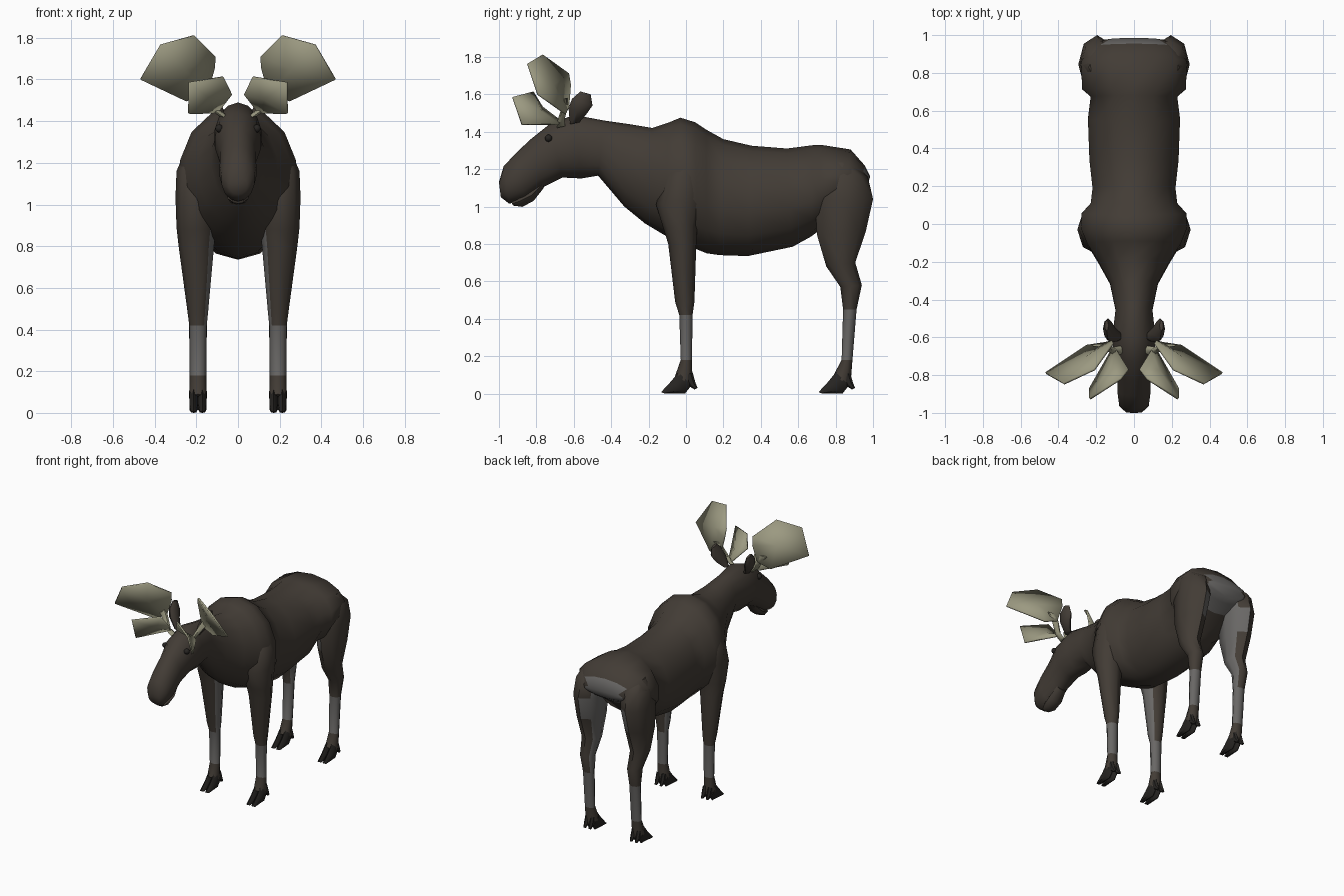
import bpy, bmesh, math
from mathutils import Vector


def material(name, rgb):
    m = bpy.data.materials.new(name)
    m.diffuse_color = (*rgb, 1)
    return m


FUR = material("fur", (0.055, 0.045, 0.036))
GREY = material("grey_fur", (0.14, 0.135, 0.13))
DARK = material("hoof", (0.02, 0.018, 0.016))
BONE = material("antler", (0.33, 0.32, 0.22))


def finish(bm, name, mats, mirror):
    bmesh.ops.recalc_face_normals(bm, faces=bm.faces)
    me = bpy.data.meshes.new(name)
    bm.to_mesh(me)
    bm.free()
    ob = bpy.data.objects.new(name, me)
    bpy.context.collection.objects.link(ob)
    for m in mats:
        me.materials.append(m)
    if mirror:
        ob.modifiers.new("mirror", 'MIRROR').use_mirror_merge = False
    return ob


def loft(name, rings, sides, mats, mirror=True, paint=None):
    """Each ring: (y1, z1, y2, z2, x centre, half width); points 1 and 2 are opposite ends."""
    bm = bmesh.new()
    loops = []
    for y1, z1, y2, z2, xc, hw in rings:
        a, b = Vector((xc, y1, z1)), Vector((xc, y2, z2))
        mid, half = (a + b) / 2, (a - b) / 2
        loop = []
        for k in range(sides):
            t = math.tau * k / sides
            loop.append(bm.verts.new(mid + half * math.cos(t) + Vector((hw * math.sin(t), 0, 0))))
        loops.append(loop)
    for p, q in zip(loops, loops[1:]):
        for k in range(sides):
            j = (k + 1) % sides
            bm.faces.new((p[k], p[j], q[j], q[k]))
    bm.faces.new(loops[0])
    bm.faces.new(loops[-1])
    ob = finish(bm, name, mats, mirror)
    if paint:
        for f in ob.data.polygons:
            f.material_index = paint(f.center, f.normal)
    return ob


def plate(name, outline, centre):
    """Slightly cupped antler palm: a fan of faces, thickened."""
    bm = bmesh.new()
    c = bm.verts.new(centre)
    vs = [bm.verts.new(p) for p in outline]
    for a, b in zip(vs, vs[1:] + vs[:1]):
        bm.faces.new((c, a, b))
    ob = finish(bm, name, [BONE], True)
    s = ob.modifiers.new("thickness", 'SOLIDIFY')
    s.thickness, s.offset = 0.012, 0


# Body, neck and head in one skin, nose to rump
loft("body", [
    (-1.0, 1.13, -0.99, 1.05, 0, 0.045),
    (-0.975, 1.215, -0.945, 1.015, 0, 0.08),
    (-0.91, 1.285, -0.86, 1.035, 0, 0.09),
    (-0.83, 1.36, -0.77, 1.10, 0, 0.088),
    (-0.73, 1.44, -0.66, 1.155, 0, 0.112),
    (-0.60, 1.49, -0.56, 1.15, 0, 0.115),
    (-0.44, 1.46, -0.47, 1.165, 0, 0.10),
    (-0.30, 1.44, -0.33, 1.00, 0, 0.13),
    (-0.18, 1.42, -0.22, 0.91, 0, 0.195),
    (-0.09, 1.45, -0.12, 0.85, 0, 0.255),
    (-0.03, 1.475, -0.03, 0.80, 0, 0.285),
    (0.05, 1.45, 0.06, 0.77, 0, 0.285),
    (0.11, 1.41, 0.11, 0.75, 0, 0.235),
    (0.20, 1.36, 0.18, 0.74, 0, 0.225),
    (0.35, 1.325, 0.33, 0.735, 0, 0.242),
    (0.54, 1.31, 0.57, 0.785, 0, 0.25),
    (0.68, 1.328, 0.67, 0.84, 0, 0.235),
    (0.72, 1.33, 0.71, 0.87, 0, 0.283),
    (0.88, 1.305, 0.84, 1.00, 0, 0.285),
    (0.955, 1.22, 0.92, 1.05, 0, 0.225),
    (0.985, 1.16, 0.96, 1.08, 0, 0.16)], 14, [FUR, GREY], False,
    lambda c, n: int(c.y > 0.965 or (c.y > 0.86 and n.z < -0.3)))

# Lower jaw
loft("lower_jaw", [
    (-0.935, 1.025, -0.925, 1.005, 0, 0.03),
    (-0.90, 1.06, -0.875, 0.998, 0, 0.05),
    (-0.84, 1.09, -0.815, 1.03, 0, 0.055),
    (-0.77, 1.14, -0.76, 1.10, 0, 0.04)], 8, [FUR], False)


# Legs: shoulder or haunch down to the pastern
def leg_paint(inner_top):
    def paint(c, n):
        if c.z < 0.17:
            return 0
        if c.z < 0.42:
            return 1
        return int(c.z < inner_top and n.x < -0.5)
    return paint


loft("front_leg", [
    (-0.05, 1.27, 0.04, 1.27, 0.19, 0.06),
    (-0.12, 1.16, 0.085, 1.16, 0.195, 0.10),
    (-0.16, 1.01, 0.10, 1.06, 0.20, 0.10),
    (-0.12, 0.88, 0.06, 0.90, 0.20, 0.095),
    (-0.095, 0.80, 0.055, 0.80, 0.20, 0.085),
    (-0.058, 0.49, 0.045, 0.49, 0.193, 0.050),
    (-0.036, 0.42, 0.035, 0.42, 0.192, 0.042),
    (-0.028, 0.18, 0.032, 0.18, 0.192, 0.040),
    (-0.06, 0.09, 0.035, 0.05, 0.192, 0.043)], 8, [FUR, GREY], True, leg_paint(0.85))

loft("hind_leg", [
    (0.77, 1.24, 0.89, 1.23, 0.17, 0.07),
    (0.72, 1.17, 0.972, 1.16, 0.185, 0.10),
    (0.69, 1.03, 1.00, 1.04, 0.195, 0.10),
    (0.70, 0.85, 0.962, 0.87, 0.20, 0.085),
    (0.75, 0.68, 0.905, 0.70, 0.20, 0.065),
    (0.825, 0.57, 0.94, 0.58, 0.195, 0.052),
    (0.84, 0.45, 0.912, 0.45, 0.192, 0.043),
    (0.832, 0.18, 0.89, 0.18, 0.192, 0.040),
    (0.785, 0.09, 0.88, 0.05, 0.192, 0.043)], 8, [FUR, GREY], True, leg_paint(1.15))

# Cloven hooves and dewclaws
for label, y in (("front", 0.0), ("hind", 0.842)):
    for i, x in enumerate((0.171, 0.213)):
        loft(f"{label}_hoof_{i}", [
            (y - 0.04, 0.115, y + 0.03, 0.045, x, 0.022),
            (y - 0.08, 0.065, y - 0.005, 0.0, x, 0.024),
            (y - 0.133, 0.008, y - 0.115, 0.0, x, 0.014)], 6, [DARK], True)
        loft(f"{label}_dewclaw_{i}", [
            (y - 0.01, 0.09, y + 0.035, 0.115, x, 0.016),
            (y + 0.015, 0.04, y + 0.05, 0.06, x, 0.016),
            (y + 0.045, 0.022, y + 0.062, 0.03, x, 0.008)], 6, [DARK], True)

# Ears
loft("ear", [
    (-0.62, 1.44, -0.57, 1.45, 0.085, 0.02),
    (-0.628, 1.525, -0.535, 1.49, 0.12, 0.03),
    (-0.61, 1.575, -0.50, 1.54, 0.138, 0.026),
    (-0.565, 1.615, -0.51, 1.60, 0.145, 0.01)], 8, [FUR], True)

# Antlers: stalk, broad palm and small brow palm
loft("antler_stalk", [
    (-0.69, 1.42, -0.645, 1.43, 0.07, 0.022),
    (-0.69, 1.45, -0.65, 1.46, 0.11, 0.018),
    (-0.665, 1.53, -0.63, 1.54, 0.155, 0.025),
    (-0.65, 1.58, -0.635, 1.58, 0.19, 0.035)], 6, [BONE])
plate("antler_palm", [
    (0.11, -0.63, 1.71), (0.21, -0.77, 1.81), (0.37, -0.845, 1.765),
    (0.467, -0.79, 1.60), (0.25, -0.645, 1.497), (0.15, -0.63, 1.53),
    (0.115, -0.62, 1.65)], (0.26, -0.71, 1.65))
plate("brow_palm", [
    (0.03, -0.77, 1.53), (0.07, -0.82, 1.612), (0.233, -0.925, 1.585),
    (0.235, -0.875, 1.437), (0.125, -0.68, 1.44), (0.09, -0.67, 1.455)],
    (0.13, -0.775, 1.505))

# Eyes
bm = bmesh.new()
bmesh.ops.create_icosphere(bm, subdivisions=2, radius=0.02)
bmesh.ops.translate(bm, verts=bm.verts, vec=(0.09, -0.735, 1.365))
finish(bm, "eye", [DARK], True)

# Smooth shading with sharp creases kept
bpy.ops.object.select_all(action='DESELECT')
for ob in bpy.data.objects:
    ob.select_set(True)
    bpy.context.view_layer.objects.active = ob
bpy.ops.object.shade_smooth_by_angle(angle=math.radians(50))
